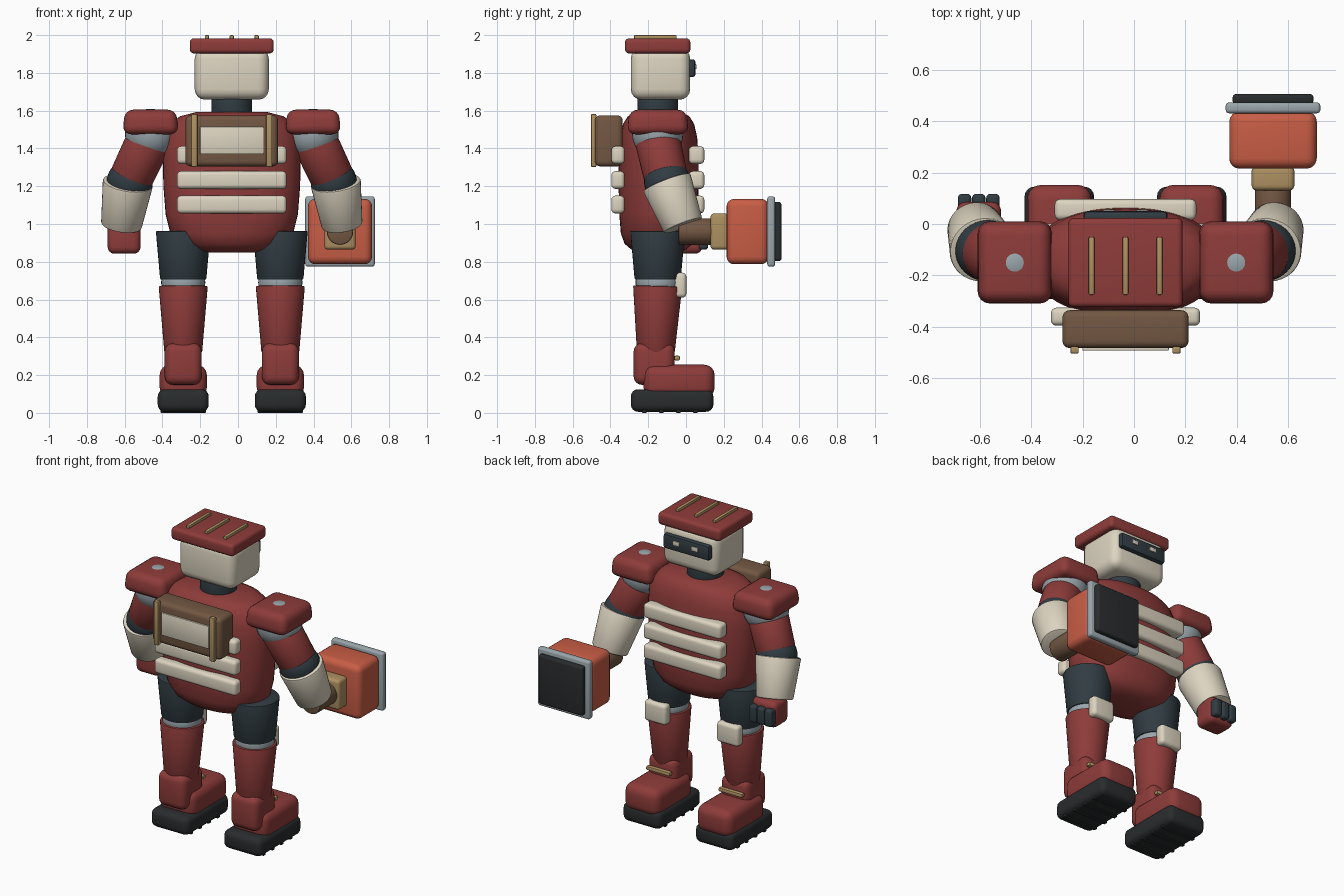
import bpy, bmesh, math
from mathutils import Vector, Matrix

if "Cube" in bpy.data.objects:
    bpy.data.objects.remove(bpy.data.objects["Cube"])

CX, CY = -0.033, -0.15          # body axis
COLORS = {
    "red": (0.27, 0.045, 0.042), "cream": (0.72, 0.66, 0.53), "slate": (0.03, 0.045, 0.055),
    "black": (0.022, 0.025, 0.026), "steel": (0.32, 0.38, 0.41), "orange": (0.58, 0.11, 0.06),
    "brown": (0.17, 0.095, 0.055), "gold": (0.42, 0.28, 0.12),
}
MATS = {}
for key, rgb in COLORS.items():
    MATS[key] = bpy.data.materials.new(key)
    MATS[key].diffuse_color = (*rgb, 1)


def finish(name, bm, color):
    bmesh.ops.recalc_face_normals(bm, faces=bm.faces)
    me = bpy.data.meshes.new(name)
    bm.to_mesh(me)
    bm.free()
    me.materials.append(MATS[color])
    ob = bpy.data.objects.new(name, me)
    bpy.context.collection.objects.link(ob)
    return ob


def box(name, color, x, y, z, r=0.0, taper=1.0, seg=4):
    """Rounded box from (min, max) ranges; taper scales the top."""
    bm = bmesh.new()
    bmesh.ops.create_cube(bm, size=1)
    c = Vector([(a[0] + a[1]) / 2 for a in (x, y, z)])
    s = Vector([a[1] - a[0] for a in (x, y, z)])
    for v in bm.verts:
        k = taper if v.co.z > 0 else 1
        v.co = c + Vector((v.co.x * s.x * k, v.co.y * s.y * k, v.co.z * s.z))
    if r:
        bmesh.ops.bevel(bm, geom=bm.edges[:], offset=r, segments=seg, profile=0.5,
                        affect='EDGES', clamp_overlap=True)
    return finish(name, bm, color)


def tube(name, color, p, q, r1, r2, bevel=0.008):
    """Tapered cylinder from p to q."""
    p, q = Vector(p), Vector(q)
    bm = bmesh.new()
    bmesh.ops.create_cone(bm, cap_ends=True, segments=40, radius1=r1, radius2=r2,
                          depth=(q - p).length)
    rims = [e for e in bm.edges if any(len(f.verts) > 4 for f in e.link_faces)]
    bmesh.ops.bevel(bm, geom=rims, offset=bevel, segments=2, profile=0.5, affect='EDGES')
    rot = (q - p).to_track_quat('Z', 'Y').to_matrix().to_4x4()
    bm.transform(Matrix.Translation((p + q) / 2) @ rot)
    return finish(name, bm, color)


def ball(name, color, p, r):
    bm = bmesh.new()
    bmesh.ops.create_uvsphere(bm, u_segments=32, v_segments=20, radius=r)
    bm.transform(Matrix.Translation(p))
    return finish(name, bm, color)


def mid(c, half):
    return (c - half, c + half)


# Torso: stacked oval sections
sections = [(0.848, 0.13, 0.09), (0.865, 0.22, 0.145), (0.895, 0.275, 0.18), (0.95, 0.325, 0.2),
            (1.05, 0.35, 0.208), (1.2, 0.362, 0.212), (1.35, 0.365, 0.212), (1.46, 0.355, 0.204),
            (1.53, 0.325, 0.188), (1.57, 0.275, 0.163), (1.592, 0.19, 0.12)]
bm = bmesh.new()
rings = []
N = 48
for z, rx, ry in sections:
    ring = []
    for i in range(N):
        c, s = math.cos(2 * math.pi * i / N), math.sin(2 * math.pi * i / N)
        ring.append(bm.verts.new((CX + rx * math.copysign(abs(c) ** 0.88, c),
                                  CY + 0.005 + ry * math.copysign(abs(s) ** 0.88, s), z)))
    rings.append(ring)
for a, b in zip(rings, rings[1:]):
    for i in range(N):
        bm.faces.new((a[i], a[(i + 1) % N], b[(i + 1) % N], b[i]))
bm.faces.new(rings[0])
bm.faces.new(rings[-1])
finish("torso", bm, "red")

# Stripes around the front and rear of the torso
for i, z in enumerate((1.365, 1.233, 1.103)):
    box(f"chest_stripe_{i}", "cream", mid(CX, 0.275), (0.015, 0.097), mid(z, 0.047), 0.022)
    box(f"back_stripe_{i}", "cream", mid(CX, 0.29), (-0.395, -0.325), mid(z, 0.047), 0.022)

# Satchel on the back
box("satchel", "brown", mid(CX, 0.245), (-0.482, -0.335), (1.305, 1.575), 0.028)
box("satchel_label", "cream", mid(CX, 0.168), (-0.492, -0.47), (1.37, 1.515), 0.004, seg=2)
for s in (-1, 1):
    box("satchel_strap", "gold", mid(CX + s * 0.198, 0.016), (-0.503, -0.475), (1.302, 1.582), 0.005, seg=2)

# Head, neck, cap, visor
tube("neck", "slate", (CX, CY, 1.54), (CX, CY, 1.69), 0.108, 0.108)
box("head", "cream", mid(CX, 0.196), (-0.292, 0.022), (1.658, 1.93), 0.055)
box("cap", "red", mid(CX, 0.222), (-0.323, 0.023), (1.903, 1.983), 0.022)
for s in (-1, 0, 1):
    box("cap_ridge", "gold", mid(CX + s * 0.132, 0.011), (-0.275, -0.05), (1.975, 2.0), 0.005, seg=2)
box("visor", "slate", mid(CX, 0.163), (0.005, 0.05), (1.778, 1.872), 0.014, seg=2)
for s in (-1, 1):
    box("eye", "cream", mid(CX + s * 0.065, 0.022), (0.045, 0.056), mid(1.833, 0.013), 0.003, seg=2)

for s, side in ((-1, "left"), (1, "right")):
    def P(x, y, z):
        return (CX + s * x, y, z)

    # Arm
    box(side + "_shoulder_pad", "red", mid(CX + s * 0.43, 0.148), (-0.313, 0.015), (1.475, 1.605),
        0.045, taper=0.92)
    ball(side + "_shoulder_joint", "steel", P(0.43, CY, 1.475), 0.135)
    tube(side + "_upper_arm", "red", P(0.44, -0.15, 1.44), P(0.53, -0.107, 1.25), 0.12, 0.116)
    ball(side + "_elbow", "slate", P(0.54, -0.1, 1.222), 0.122)
    tube(side + "_gauntlet", "cream", P(0.55, -0.102, 1.22), P(0.585, -0.015, 0.99), 0.134, 0.108, 0.01)

    # Leg
    lx = CX + s * 0.257
    tube(side + "_thigh", "slate", (lx, CY, 0.963), (lx, CY, 0.705), 0.145, 0.122)
    ball(side + "_knee", "steel", (lx, CY, 0.69), 0.117)
    box(side + "_knee_pad", "cream", mid(lx, 0.078), (-0.062, 0.002), (0.61, 0.742), 0.022)
    tube(side + "_shin", "red", (lx, CY, 0.672), (lx, CY - 0.01, 0.32), 0.13, 0.1)
    box(side + "_ankle", "red", mid(lx, 0.098), (-0.277, -0.06), (0.148, 0.37), 0.045)
    box(side + "_boot", "red", mid(lx, 0.125), (-0.225, 0.152), (0.08, 0.255), 0.055)
    box(side + "_sole", "black", mid(lx, 0.135), (-0.292, 0.145), (0.006, 0.125), 0.038)
    box(side + "_boot_clasp", "gold", mid(lx, 0.085), (-0.062, -0.032), (0.277, 0.303), 0.008, seg=2)
    for y in (-0.22, -0.13, -0.04, 0.05):
        box(side + "_tread", "black", mid(lx, 0.12), mid(y, 0.012), (0.0, 0.025), 0.004, seg=2)

# Left fist with three fingers
hx = CX - 0.57
box("fist", "red", mid(hx, 0.087), (-0.065, 0.085), (0.843, 1.01), 0.035)
for i in (-1, 0, 1):
    box("finger", "slate", mid(hx + i * 0.055, 0.026), (0.06, 0.117), (0.865, 0.975), 0.016)

# Right hand tool: large stamp
sx, sz = 0.54, 0.96
tube("stamp_handle", "brown", (sx, -0.04, sz), (sx, 0.15, sz), 0.07, 0.07)
box("stamp_collar", "gold", mid(sx, 0.083), (0.13, 0.225), mid(sz, 0.096), 0.02)
box("stamp_body", "orange", mid(sx, 0.17), (0.215, 0.437), mid(sz, 0.173), 0.04)
box("stamp_plate", "steel", mid(sx, 0.184), (0.43, 0.472), mid(sz, 0.186), 0.014)
box("stamp_pad", "black", mid(sx, 0.157), (0.465, 0.505), mid(sz, 0.157), 0.014)

bpy.ops.object.select_all(action='SELECT')
bpy.context.view_layer.objects.active = bpy.data.objects["torso"]
bpy.ops.object.shade_smooth_by_angle(angle=math.radians(35))

for m in bpy.data.materials:
    if m.users and not m.is_grease_pencil:
        m.use_nodes = True
        m.node_tree.nodes["Principled BSDF"].inputs["Base Color"].default_value = m.diffuse_color
